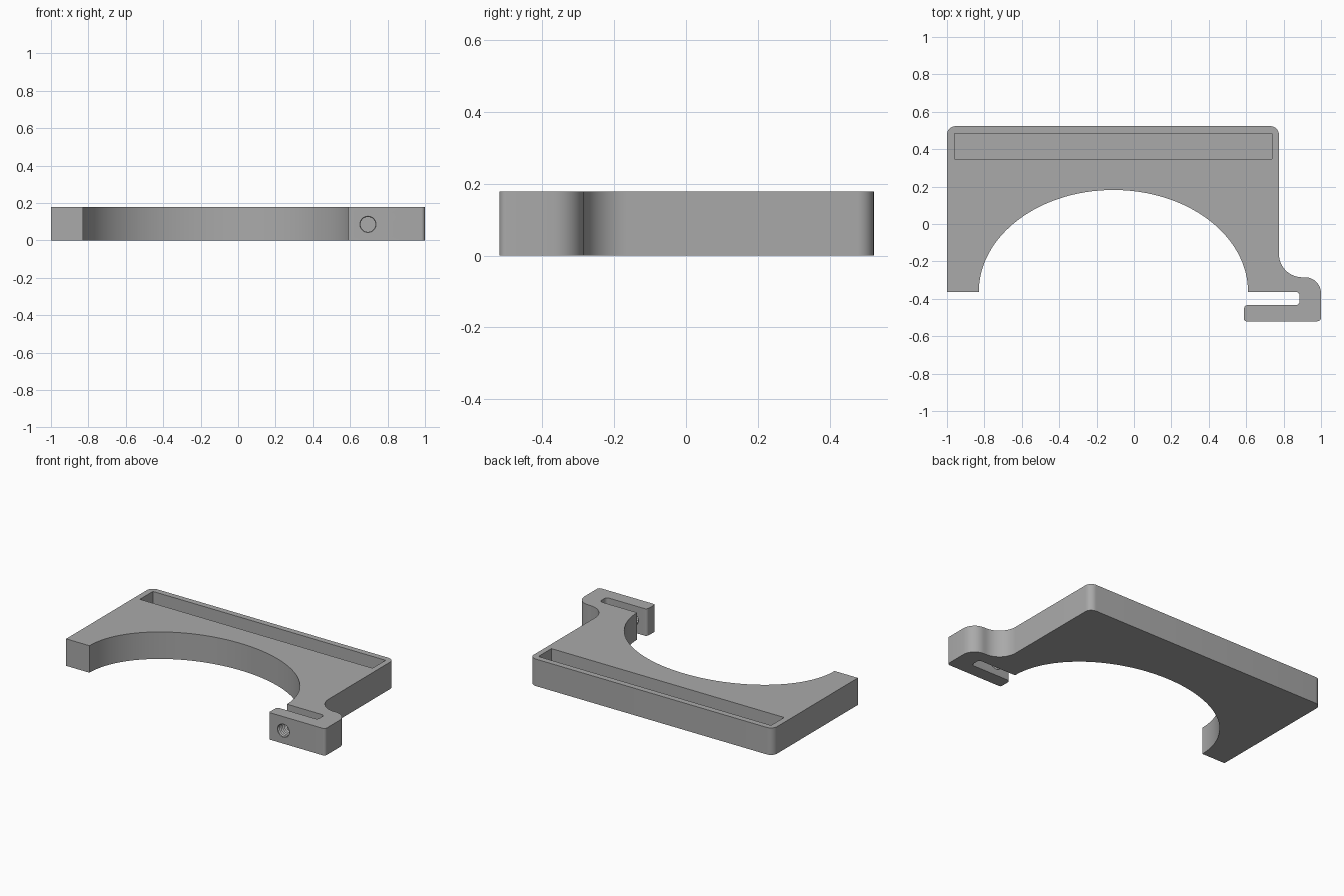
import bpy
import bmesh
from math import sin, cos, pi, radians

HEIGHT = 0.178

if "Cube" in bpy.data.objects:
    bpy.data.objects.remove(bpy.data.objects["Cube"])

grey = bpy.data.materials.new("plain grey")
grey.use_nodes = True
grey.diffuse_color = (0.4, 0.4, 0.4, 1)
grey.node_tree.nodes["Principled BSDF"].inputs["Base Color"].default_value = grey.diffuse_color


def arc(cx, cy, rx, ry, start, end, steps):
    """Points along an elliptical arc, angles in degrees."""
    angles = [radians(start + (end - start) * i / steps) for i in range(steps + 1)]
    return [(cx + rx * cos(a), cy + ry * sin(a)) for a in angles]


def corner(cx, cy, r, start, turn=-90):
    return arc(cx, cy, r, r, start, start + turn, 8)


def make_object(name, bm):
    bmesh.ops.recalc_face_normals(bm, faces=bm.faces)
    mesh = bpy.data.meshes.new(name)
    bm.to_mesh(mesh)
    bm.free()
    mesh.materials.append(grey)
    obj = bpy.data.objects.new(name, mesh)
    bpy.context.collection.objects.link(obj)
    return obj


def extrude_outline(name, points, z0, z1):
    bm = bmesh.new()
    face = bm.faces.new([bm.verts.new((x, y, z0)) for x, y in points])
    top = bmesh.ops.extrude_face_region(bm, geom=[face])["geom"]
    bmesh.ops.translate(bm, vec=(0, 0, z1 - z0),
                        verts=[v for v in top if isinstance(v, bmesh.types.BMVert)])
    return make_object(name, bm)


def cut(target, cutter):
    cutter.hide_render = True
    mod = target.modifiers.new(cutter.name, "BOOLEAN")
    mod.operation = "DIFFERENCE"
    mod.solver = "EXACT"
    mod.object = cutter
    bpy.context.view_layer.objects.active = target
    bpy.ops.object.modifier_apply(modifier=mod.name)
    bpy.data.objects.remove(cutter)


# Bracket outline: left leg, rounded back, flared clamp with slot, elliptical arch
outline = [(-1, -0.363)]
outline += corner(-0.955, 0.478, 0.045, 180)
outline += corner(0.73, 0.478, 0.045, 90)
outline += arc(0.9, -0.16, 0.125, 0.125, 180, 270, 16)
outline += arc(0.915, -0.37, 0.085, 0.085, 90, 0, 12)
outline += corner(0.98, -0.5, 0.02, 0)
outline += corner(0.6, -0.508, 0.012, 270)
outline += corner(0.607, -0.452, 0.018, 180)
outline += corner(0.865, -0.414, 0.02, 270, 90)
outline += corner(0.865, -0.383, 0.02, 0, 90)
outline += arc(-0.11, -0.363, 0.72, 0.545, 0, 180, 64)
bracket = extrude_outline("clamp_bracket", outline, 0, HEIGHT)

# Long open pocket behind the arch
pocket = [(-0.96, 0.348), (0.738, 0.348), (0.738, 0.484), (-0.96, 0.484)]
cut(bracket, extrude_outline("pocket_cutter", pocket, 0.03, HEIGHT + 0.1))

# Threaded screw hole through the clamp tab
bm = bmesh.new()
sides, pitch, rings = 32, 0.01, 13
loops = []
for k in range(rings):
    r = 0.05 if k % 2 == 0 else 0.04
    y = -0.525 + k * pitch * 0.8
    loops.append([bm.verts.new((0.695 + r * cos(2 * pi * i / sides), y,
                                0.086 + r * sin(2 * pi * i / sides)))
                  for i in range(sides)])
for a, b in zip(loops, loops[1:]):
    for i in range(sides):
        j = (i + 1) % sides
        bm.faces.new((a[i], a[j], b[j], b[i]))
bm.faces.new(loops[0])
bm.faces.new(loops[-1])
cut(bracket, make_object("thread_cutter", bm))

# Smooth curves with crisp edges
bpy.ops.object.select_all(action="DESELECT")
bracket.select_set(True)
bpy.context.view_layer.objects.active = bracket
bpy.ops.object.shade_smooth_by_angle(angle=radians(30))
